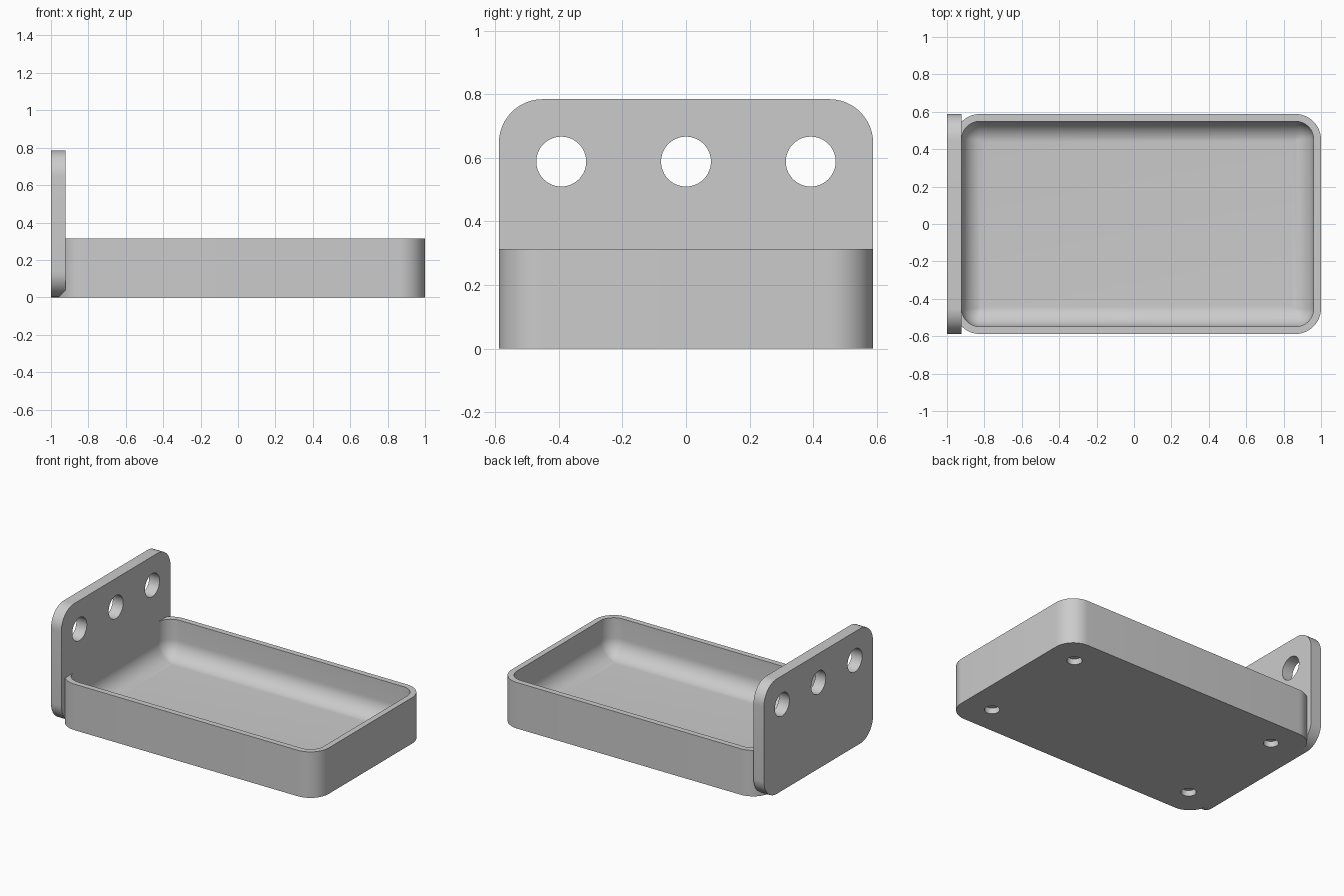
import bpy
import bmesh
import math
from mathutils import Matrix, Vector

cube = bpy.data.objects.get("Cube")
if cube:
    bpy.data.objects.remove(cube, do_unlink=True)

U = 2 / 51  # one design unit
ROUND = 3.5 * U
WALL = U
STEPS = 12

grey = bpy.data.materials.new("light_grey")
grey.use_nodes = True
colour = (0.6, 0.6, 0.6, 1)
grey.diffuse_color = colour
grey.node_tree.nodes["Principled BSDF"].inputs["Base Color"].default_value = colour


def rounded_rect(half_w, half_h, radius):
    """Counter-clockwise outline of a rectangle with round corners."""
    points = []
    for i, (sx, sy) in enumerate([(1, 1), (-1, 1), (-1, -1), (1, -1)]):
        for s in range(STEPS + 1):
            a = (i + s / STEPS) * math.pi / 2
            points.append((sx * (half_w - radius) + radius * math.cos(a),
                           sy * (half_h - radius) + radius * math.sin(a)))
    return points


def loft(name, rings):
    """Skin a stack of equal rings and cap both ends."""
    bm = bmesh.new()
    loops = [[bm.verts.new(p) for p in ring] for ring in rings]
    for low, high in zip(loops, loops[1:]):
        for i in range(len(low)):
            j = (i + 1) % len(low)
            bm.faces.new((low[i], low[j], high[j], high[i]))
    bm.faces.new(loops[0][::-1])
    bm.faces.new(loops[-1])
    bmesh.ops.remove_doubles(bm, verts=bm.verts, dist=1e-5)
    bmesh.ops.recalc_face_normals(bm, faces=bm.faces)
    mesh = bpy.data.meshes.new(name)
    bm.to_mesh(mesh)
    bm.free()
    mesh.materials.append(grey)
    obj = bpy.data.objects.new(name, mesh)
    bpy.context.collection.objects.link(obj)
    return obj


def select(obj):
    bpy.ops.object.select_all(action="DESELECT")
    obj.select_set(True)
    bpy.context.view_layer.objects.active = obj


def drill(target, centres, radius, depth, turn):
    """Cut round holes, then discard the cutter."""
    bm = bmesh.new()
    for c in centres:
        bmesh.ops.create_cone(bm, cap_ends=True, segments=48, radius1=radius,
                              radius2=radius, depth=depth,
                              matrix=Matrix.Translation(Vector(c)) @ turn)
    mesh = bpy.data.meshes.new("hole_cutter")
    bm.to_mesh(mesh)
    bm.free()
    mesh.materials.append(grey)
    cutter = bpy.data.objects.new("hole_cutter", mesh)
    cutter.hide_render = True
    bpy.context.collection.objects.link(cutter)
    mod = target.modifiers.new("holes", "BOOLEAN")
    mod.operation = "DIFFERENCE"
    mod.solver = "EXACT"
    mod.object = cutter
    select(target)
    bpy.ops.object.modifier_apply(modifier=mod.name)
    bpy.data.objects.remove(cutter, do_unlink=True)


# Tray: outer wall, flat rim, inner wall and a rounded floor edge
tray_x, half_l, half_w, tray_h = U / 2, 25 * U, 15 * U, 8 * U
floor_z = 1.5 * U
fillet = 3 * U
profile = [(0, 0), (0, tray_h), (WALL, tray_h)]  # (inset, height)
for s in range(STEPS + 1):
    a = s / STEPS * math.pi / 2
    profile.append((WALL + fillet * (1 - math.cos(a)),
                    floor_z + fillet * (1 - math.sin(a))))
tray = loft("tray", [
    [(x + tray_x, y, z) for x, y in
     rounded_rect(half_l - inset, half_w - inset, max(ROUND - inset, 0))]
    for inset, z in profile])

# Four round recesses under the tray
recesses = [(tray_x + sx * 20 * U, sy * 10 * U, 0) for sx in (-1, 1) for sy in (-1, 1)]
drill(tray, recesses, 1.2 * U, 2 * U, Matrix.Identity(4))

# Upright mounting plate with three holes
plate_h, thick = 20 * U, 2 * U
plate = loft("mounting_plate", [
    [(x, y, z + plate_h / 2) for y, z in rounded_rect(half_w, plate_h / 2, ROUND)]
    for x in (-1, -1 + thick)])
holes = [(-1 + thick / 2, k * 10 * U, 15 * U) for k in (-1, 0, 1)]
drill(plate, holes, 2 * U, thick * 3, Matrix.Rotation(math.pi / 2, 4, "Y"))

for obj in (tray, plate):
    select(obj)
    bpy.ops.object.shade_smooth_by_angle(angle=math.radians(35))
